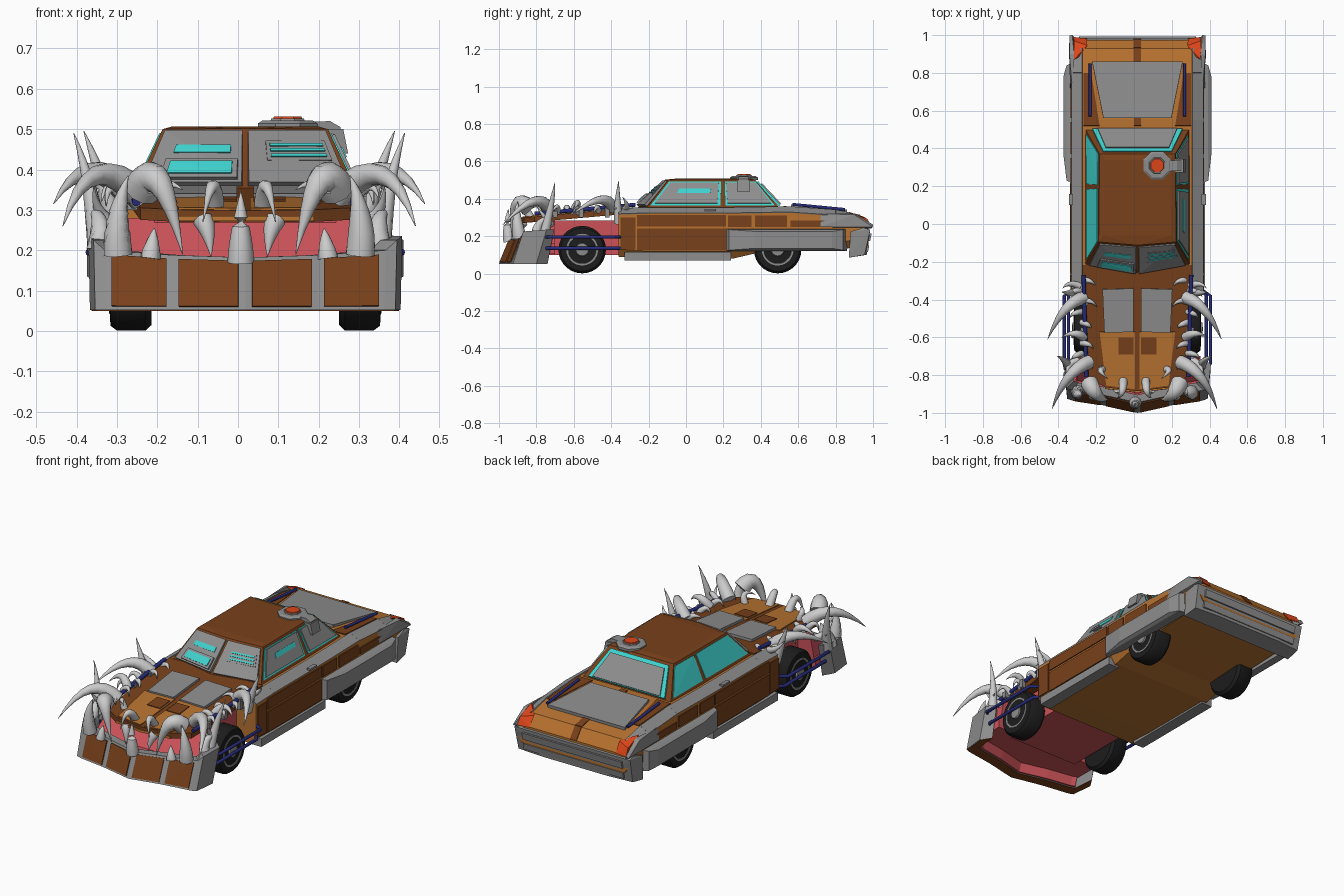
import bpy, bmesh, math, random
from mathutils import Vector

if "Cube" in bpy.data.objects:
    bpy.data.objects.remove(bpy.data.objects["Cube"])

random.seed(4)
CX = 0.018                      # car body sits slightly right of the tusks' centre
COLORS = dict(brown=(.19, .052, .011), orange=(.48, .17, .03), cyan=(.05, .65, .62), red=(.72, .06, .01),
              blue=(.02, .025, .2), pink=(.6, .085, .1), black=(.012, .012, .012), steel=(.27, .27, .27))
SIDES = ((-1, "left"), (1, "right"))


def finish(name, bm, color="steel", smooth=False, cx=CX):
    bmesh.ops.recalc_face_normals(bm, faces=bm.faces)
    me = bpy.data.meshes.new(name)
    bm.to_mesh(me)
    bm.free()
    if smooth:
        for p in me.polygons:
            p.use_smooth = True
        me.set_sharp_from_angle(angle=math.radians(40))
    if color:
        m = bpy.data.materials.get(color) or bpy.data.materials.new(color)
        m.diffuse_color = (*COLORS[color], 1)
        m.use_nodes = True
        m.node_tree.nodes["Principled BSDF"].inputs["Base Color"].default_value = m.diffuse_color
        me.materials.append(m)
    ob = bpy.data.objects.new(name, me)
    ob.location.x = cx
    bpy.context.collection.objects.link(ob)
    return ob


def hull(name, pts, color="steel"):
    bm = bmesh.new()
    for p in pts:
        bm.verts.new(p)
    r = bmesh.ops.convex_hull(bm, input=bm.verts)
    junk = {v for v in r["geom_interior"] + r["geom_unused"] if isinstance(v, bmesh.types.BMVert)}
    bmesh.ops.delete(bm, geom=list(junk), context='VERTS')
    bmesh.ops.dissolve_limit(bm, angle_limit=.02, verts=bm.verts, edges=bm.edges)
    return finish(name, bm, color)


def box(name, x, y, z, color="steel"):
    return hull(name, [(a, b, c) for a in x for b in y for c in z], color)


def loft(name, rings, color="steel", smooth=False, cx=CX):
    bm = bmesh.new()
    rows = [[bm.verts.new(p) for p in r] for r in rings]
    n = len(rows[0])
    for a, b in zip(rows, rows[1:]):
        for i in range(n):
            bm.faces.new((a[i], a[(i + 1) % n], b[(i + 1) % n], b[i]))
    bm.faces.new(rows[0])
    bm.faces.new(rows[-1])
    return finish(name, bm, color, smooth, cx)


def tube(name, pts, radii, color="steel", n=10, cx=CX):
    pts = [Vector(p) for p in pts]
    rings = []
    for i, p in enumerate(pts):
        q = (pts[min(i + 1, len(pts) - 1)] - pts[max(i - 1, 0)]).to_track_quat('Z', 'Y')
        rings.append([p + q @ Vector((radii[i] * math.cos(k * math.tau / n), radii[i] * math.sin(k * math.tau / n), 0))
                      for k in range(n)])
    return loft(name, rings, color, True, cx)


def tooth(name, a, b, c, r):
    a, b, c = Vector(a), Vector(b), Vector(c)
    ts = [i / 8 for i in range(9)]
    tube(name, [a * (1 - t) ** 2 + b * 2 * t * (1 - t) + c * t * t for t in ts],
         [r * (1 - t ** 1.5) + .001 for t in ts], None, cx=.003)


def panel(name, quad, color="steel", u=(0, 1), v=(0, 1), h=.008):
    a, b, c, d = map(Vector, quad)
    n = (b - a).cross(d - a).normalized()
    if n.dot((a + b + c + d) / 4 - Vector((0, 0, .2))) < 0:
        n.negate()
    at = lambda s, t: a.lerp(b, s).lerp(d.lerp(c, s), t)
    return hull(name, [at(s, t) + n * k for s in u for t in v for k in (-.006, h)], color)


def flip(s, pts):
    return [(s * x, y, z) for x, y, z in pts]


# Main body, lofted front to back
stations = [(-.36, .345, .09), (-.2, .35, .08), (.25, .35, .08), (.38, .352, .11), (.55, .355, .12),
            (.8, .338, .13), (.93, .31, .14), (.975, .25, .15)]
W = .347
loft("body", [[(-W + .03, y, b), (-W, y, b + .04), (-W, y, t - .03), (-.29, y, t),
               (.29, y, t), (W, y, t - .03), (W, y, b + .04), (W - .03, y, b)] for y, t, b in stations], "orange")

for s, side in SIDES:
    # Side panels and shoulders
    for i, (p, q) in enumerate(zip(stations[:-2], stations[1:])):
        panel(f"shoulder_{side}_{i}", flip(s, [(W, p[0], p[1] - .03), (W, q[0], q[1] - .03),
                                               (.29, q[0], q[1]), (.29, p[0], p[1])]), h=.005)
    for i, (y0, y1, z0, z1) in enumerate([(-.35, -.27, .13, .30), (-.262, .215, .125, .24), (-.262, .215, .252, .312),
                                          (.225, .35, .25, .31), (.37, .54, .25, .31), (.56, .88, .25, .285)]):
        panel(f"side_panel_{side}_{i}", flip(s, [(W, y0, z0), (W, y1, z0), (W, y1, z1), (W, y0, z1)]), "brown", h=.006)
    box(f"door_handle_{side}", (s * .34, s * .362), (.1, .16), (.335, .345))
    box(f"side_skirt_{side}", (s * .29, s * .358), (-.33, .24), (.07, .115))
    # Rear wheel armour, fin, tail light, trunk tube
    hull(f"rear_wheel_armour_{side}", flip(s, [(.33, y, z) for y in (.21, .86) for z in (.12, .24)] +
         [(.375, y, z) for y in (.23, .84) for z in (.125, .235)] + [(.392, y, z) for y in (.37, .78) for z in (.135, .225)]))
    hull(f"tail_fin_{side}", flip(s, [(.345, .72, .32), (.357, .72, .25), (.36, .998, .25), (.335, .99, .24),
                                      (.335, .9, .322), (.36, .9, .315), (.345, 1, .262)]))
    hull(f"tail_light_{side}", flip(s, [(.265, .945, .306), (.335, .87, .33), (.336, .97, .292), (.268, .982, .25),
                                        (.338, .99, .25), (.3, .89, .31)]), "red")
    tube(f"trunk_tube_{side}", [(s * .25, .57, .37), (s * .25, .85, .343)], (.008, .008), "blue")
    # Front side bars and hood tubes
    for z, x in ((.195, .387), (.135, .365)):
        tube(f"side_bar_{side}_{int(z * 1000)}", [(s * .34, -.77, z), (s * x, -.74, z), (s * x, -.38, z),
                                                  (s * .33, -.34, z)], (.009,) * 4, "blue")
    tube(f"hood_tube_{side}", [(s * .27, -.81, .32), (s * .285, -.27, .368)], (.011, .011), "blue")
    for i, y in enumerate((-.7, -.56, -.42)):
        box(f"tube_bracket_{side}_{i}", (s * .262, s * .30), (y - .012, y + .012), (.30, .352 + .09 * (y + .5)))
    # Wheels
    for y, end in ((-.555, "front"), (.49, "rear")):
        for part, prof, col in (
                ("tyre", [(.232, .07), (.232, .113), (.247, .127), (.318, .127), (.334, .115), (.336, .083)], "black"),
                ("hub", [(.3, .085), (.338, .085), (.338, .075), (.326, .066), (.332, .05), (.324, .04), (.344, .033), (.346, .01)], "steel")):
            loft(f"{end}_{part}_{side}", [[(s * x, y + r * math.cos(k * math.tau / 28), .128 + r * math.sin(k * math.tau / 28))
                                          for k in range(28)] for x, r in prof], col, True)

# Rear bumper and trunk
hull("rear_bumper", [(s * x, y, z) for s in (-1, 1) for x, y, z in
     [(.36, .87, .085), (.363, .88, .225), (.355, .955, .1), (.36, .985, .235), (.355, .95, .245), (.2, .966, .1), (.2, .985, .235)]])
for i, (z0, z1) in enumerate(((.115, .15), (.175, .215))):
    hull(f"bumper_rib_{i}", [(x, y + .2 * (z - .2), z) for x in (-.31, .31) for y in (.93, .99) for z in (z0, z1)])
deck = [(-.24, .55, .355), (.24, .55, .355), (.24, .8, .338), (-.24, .8, .338)]
panel("trunk_stripe", [(-.02, .8, .338), (.02, .8, .338), (.02, .93, .31), (-.02, .93, .31)], "brown", h=.004)
panel("tail_stripe", [(-.02, .93, .31), (.02, .93, .31), (.02, .975, .25), (-.02, .975, .25)], "brown", h=.004)
panel("trunk_stripe_front", deck, "brown", u=(.46, .54), v=(-.12, 1), h=.004)
for s, side in SIDES:
    panel(f"trunk_border_{side}", flip(s, [(.2, .52, .356), (.285, .52, .356), (.285, .8, .338), (.245, .8, .338)]), "brown", h=.004)
panel("trunk_plate", [(-.18, .56, .355), (.18, .56, .355), (.24, .86, .328), (-.24, .86, .328)], h=.014)

# Cabin shell
hull("cabin", [(s * x, y, z) for s in (-1, 1) for x, y, z in
     [(.28, -.22, .34), (0, -.27, .34), (.205, -.095, .5), (0, -.112, .502), (.2, .37, .5), (.28, .51, .34),
      (.18, -.06, .507), (.17, .34, .507)]], "brown")
# Windows: glass on the left, plated on the right
for s, side in SIDES:
    for n, q in (("front", [(.275, -.215, .352), (.275, .2, .352), (.205, .2, .5), (.205, -.095, .5)]),
                 ("rear", [(.275, .2, .352), (.275, .495, .352), (.201, .37, .5), (.205, .2, .5)])):
        q = flip(s, q)
        panel(f"{n}_window_{side}", q, "cyan", (.04, .96), (.08, .93), .003)
        if s > 0:
            panel(f"{n}_window_plate", q, "steel", (.08, .92), (.14, .89), .01)
            if n == "front":
                panel("window_slit", q, "cyan", (.3, .8), (.5, .66), .013)
    q = [(s * .27, -.22, .355), (0, -.27, .355), (0, -.112, .5), (s * .205, -.097, .5)]
    panel(f"windshield_plate_{side}", q, "steel", (.05, .97), (.06, .95), .008)
    if s < 0:
        panel("viewport_frame", q, "steel", (.2, .93), (.1, .42), .018)
        panel("viewport_slit_low", q, "cyan", (.26, .88), (.16, .36), .022)
        panel("viewport_slit_high", q, "cyan", (.25, .85), (.55, .68), .013)
    else:
        panel("viewport_frame_right", q, "steel", (.12, .78), (.42, .75), .012)
        for k in range(3):
            panel(f"viewport_louvre_{k}", q, "cyan", (.16, .74), (.47 + k * .09, .51 + k * .09), .016)
rear = [(-.27, .512, .352), (.27, .512, .352), (.195, .372, .5), (-.195, .372, .5)]
panel("rear_window", rear, "cyan", (.05, .95), (.08, .93), .006)
panel("rear_window_plate", rear, "steel", (.1, .9), (.1, .82), .013)

# Roof beacon and snorkel
for n, prof, col in (("beacon_base", [(.5, .08), (.514, .08), (.521, .068)], "steel"),
                     ("beacon_ring", [(.515, .048), (.526, .044)], "steel"), ("beacon_lamp", [(.52, .041), (.531, .037)], "red")):
    loft(n, [[(.105 + r * math.cos((k + .5) * math.tau / 8), .31 + r * math.sin((k + .5) * math.tau / 8), z)
              for k in range(8)] for z, r in prof], col)
hull("snorkel_top", [(x, y, z) for x, z in ((.15, .5), (.15, .518), (.21, .52), (.236, .505), (.24, .47), (.19, .47)) for y in (.28, .335)])
hull("snorkel_mouth", [(x, y, z) for x, z in ((.2, .5), (.243, .5), (.255, .44), (.21, .44)) for y in (.272, .343)])

# Hood
hz = lambda y: .3 + (y + .87) * .0887
foot = [(0, -.885), (.17, -.865), (.26, -.81), (.29, -.36), (.29, -.22)]
hull("hood", [(s * x, y, z) for s in (-1, 1) for x, y in foot for z in (hz(y), hz(y) - .03)], "brown")
top = lambda x0, x1, y0, y1: [(x0, y0, hz(y0)), (x1, y0, hz(y0)), (x1, y1, hz(y1)), (x0, y1, hz(y1))]
for s, side in SIDES:
    panel(f"hood_front_{side}", flip(s, [(.012, -.875, hz(-.875)), (.165, -.855, hz(-.855)), (.2, -.57, hz(-.57)), (.012, -.57, hz(-.57))]), "orange", h=.005)
    panel(f"hood_vent_{side}", flip(s, top(.02, .1, -.69, -.6)), "brown", h=.009)
    panel(f"hood_plate_{side}", flip(s, [(.02, -.57, hz(-.57)), (.175, -.575, hz(-.575)), (.185, -.345, hz(-.345)), (.02, -.34, hz(-.34))]), "steel", h=.014)
    panel(f"hood_edge_{side}", flip(s, [(.0, -.887, .272), (.17, -.867, .272), (.17, -.866, .284), (0, -.886, .284)]), "orange", h=.006)

# Lower jaw, swept around the front in a V, with a brown underside
knots = [(.385, -.8, .235), (.372, -.925, .225), (.345, -.935, .2), (.18, -.96, .188), (0, -1.0, .182)]
knots = [(-x, y, z) for x, y, z in knots] + knots[-2::-1]
loft("lower_jaw", [[(x, y, .052), (x * 1.01, y + .055, z), (x * .9, y + .095, z), (x * .9, y + .06, .052)] for x, y, z in knots])
loft("jaw_underside", [[(x * .99, y + .004, .054), (x * .99, y + .004, .05), (x * .9, y + .06, .05), (x * .9, y + .06, .054)]
                       for x, y, z in knots], "brown")
for i in range(2, 6):
    (xa, ya, za), (xb, yb, zb) = knots[i:i + 2]
    panel(f"jaw_panel_{i - 1}", [(xa, ya, .05), (xb, yb, .05), (xb, yb + .055, zb), (xa, ya + .055, za)], "brown", (.09, .91), (.07, .92), .006)

# Mouth interior: gum wall below the floor, floor, throat, sloping back wall
loft("gum_wall", [[(x * .9, y + .058, .055), (x * .9, y + .093, .17), (x * .88, y + .103, .17), (x * .88, y + .07, .055)]
                  for x, y, z in knots[1:-1]], "pink")
hull("mouth_floor", [(s * x, y, z) for s in (-1, 1) for x, y in ((.335, -.86), (0, -.93), (.335, -.7)) for z in (.105, .16)], "pink")
box("throat", (-.225, .225), (-.74, -.34), (.1, .285), "pink")
hull("mouth_back_wall", [(s * x, y, z) for s in (-1, 1) for x, y, z in
     ((.325, -.85, .15), (.325, -.7, .15), (.3, -.7, .28), (.3, -.73, .28))], "pink")

# Teeth, tusks and spikes: root, bend, tip, radius
big = [("upper_fang", (.24, -.84, .35), (.2, -.93, .455), (.14, -.93, .19), .046),
       ("front_tusk", (.24, -.73, .33), (.37, -.78, .475), (.437, -.98, .26), .036),
       ("rear_tusk", (.27, -.39, .34), (.38, -.42, .46), (.46, -.61, .315), .034),
       ("corner_tooth", (.3, -.89, .19), (.31, -.91, .3), (.275, -.9, .385), .036),
       ("jaw_spike", (.35, -.8, .2), (.33, -.8, .3), (.38, -.7, .3), .028),
       ("tall_spike", (.35, -.76, .2), (.36, -.72, .35), (.41, -.7, .49), .026),
       ("rear_spike", (.31, -.36, .27), (.34, -.37, .38), (.385, -.36, .495), .024),
       ("side_hook", (.27, -.6, .33), (.32, -.56, .42), (.385, -.6, .34), .024),
       ("small_jaw_tooth", (.22, -.91, .18), (.215, -.91, .22), (.21, -.9, .255), .024),
       ("upper_tooth", (.09, -.87, .275), (.075, -.89, .25), (.07, -.9, .185), .025),
       ("lip_hook", (.06, -.83, .3), (.06, -.91, .43), (.09, -.92, .27), .022),
       ("hood_hook", (.17, -.77, .31), (.2, -.77, .39), (.14, -.82, .35), .018),
       ("low_side_tooth", (.3, -.72, .26), (.36, -.74, .28), (.36, -.8, .36), .02),
       ("cowl_spike", (.29, -.33, .34), (.35, -.3, .36), (.38, -.34, .41), .018)]
for s, side in SIDES:
    for n, a, b, c, r in big:
        tooth(f"{n}_{side}", *flip(s, (a, b, c)), r)
    for i in range(9):
        y, k = -.74 + i * .055, random.uniform(-.02, .02)
        d = 1 if i % 2 else -1
        tooth(f"edge_tooth_{side}_{i}", *flip(s, [(.28, y, .325), (.28 + d * .05, y + k, .39),
                                                 (.28 + d * (.065 + k), y - .03, .325 + k)]), .016)
tooth("centre_jaw_tooth", (.004, -.945, .17), (.004, -.96, .26), (.004, -.95, .345), .032)
